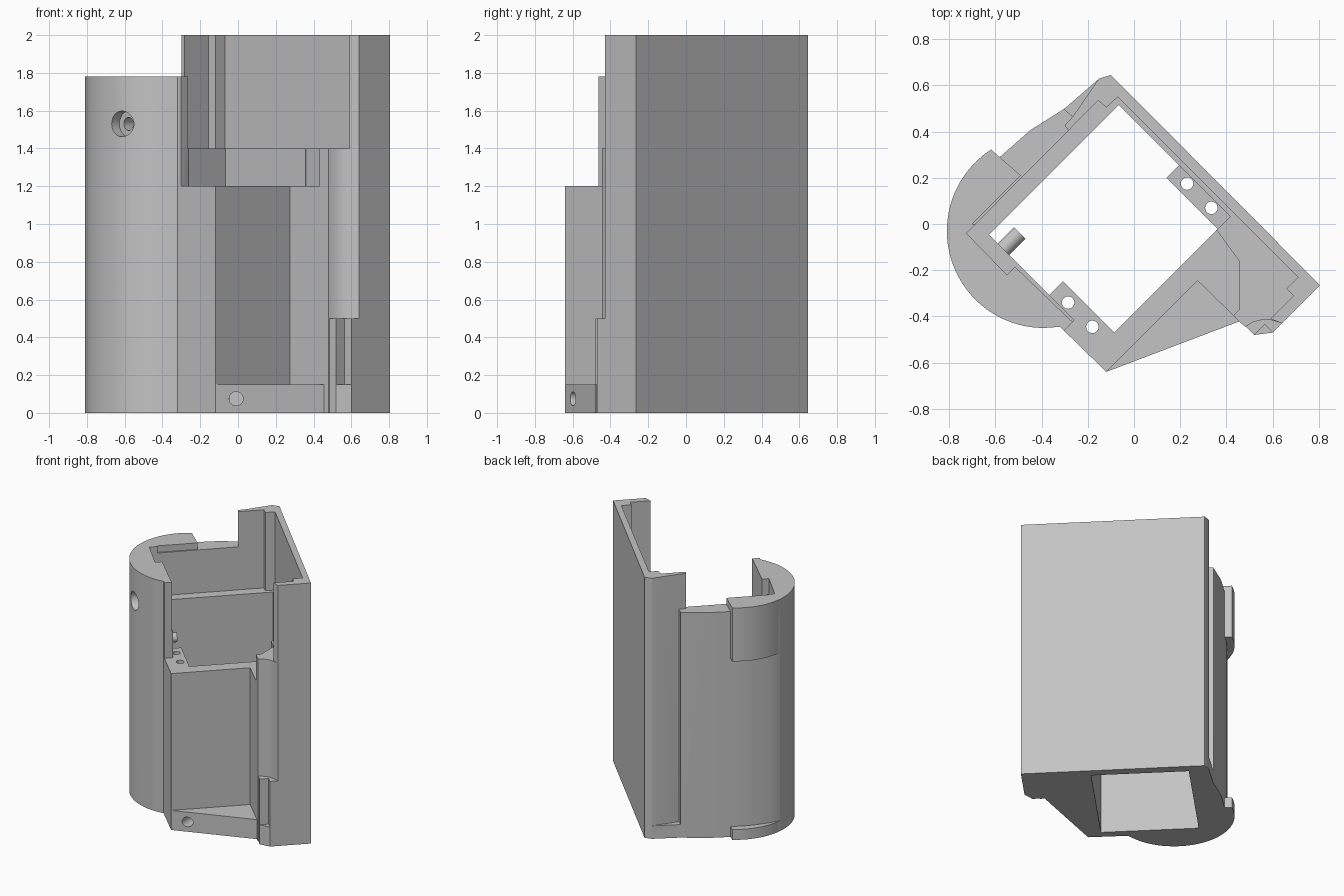
import bpy, bmesh
from math import radians, cos, sin
from mathutils import Vector

cube = bpy.data.objects.get("Cube")
if cube:
    bpy.data.objects.remove(cube, do_unlink=True)

grey = bpy.data.materials.new("plain grey")
grey.use_nodes = True
COLOR = (0.55, 0.55, 0.55, 1)
grey.diffuse_color = COLOR
grey.node_tree.nodes["Principled BSDF"].inputs["Base Color"].default_value = COLOR


def prism(name, pts, z0, z1):
    """Upright solid from a plan outline."""
    bm = bmesh.new()
    face = bm.faces.new([bm.verts.new((x, y, z0)) for x, y in pts])
    top = bmesh.ops.extrude_face_region(bm, geom=[face])["geom"]
    bmesh.ops.translate(bm, vec=(0, 0, z1 - z0),
                        verts=[v for v in top if isinstance(v, bmesh.types.BMVert)])
    bmesh.ops.recalc_face_normals(bm, faces=bm.faces)
    mesh = bpy.data.meshes.new(name)
    bm.to_mesh(mesh)
    bm.free()
    ob = bpy.data.objects.new(name, mesh)
    bpy.context.collection.objects.link(ob)
    mesh.materials.append(grey)
    return ob


def rod(name, center, axis, r, length):
    bpy.ops.mesh.primitive_cylinder_add(vertices=24, radius=r, depth=length, location=center)
    ob = bpy.context.object
    ob.name = name
    ob.rotation_euler = Vector(axis).to_track_quat('Z', 'Y').to_euler()
    ob.data.materials.append(grey)
    return ob


def combine(target, tool, operation):
    bpy.context.view_layer.update()
    mod = target.modifiers.new(operation, 'BOOLEAN')
    mod.object, mod.operation, mod.solver = tool, operation, 'EXACT'
    bpy.context.view_layer.objects.active = target
    bpy.ops.object.modifier_apply(modifier=mod.name)
    bpy.data.objects.remove(tool, do_unlink=True)


def diag(u0, u1, v0, v1):
    """Plan rectangle turned by 45 degrees, u = x + y and v = x - y."""
    return [((u + v) / 2, (u - v) / 2) for u, v in ((u0, v0), (u1, v0), (u1, v1), (u0, v1))]


def arc(a0, a1, n):
    return [(-0.39 + 0.42 * cos(radians(a0 + (a1 - a0) * i / n)),
             -0.03 + 0.42 * sin(radians(a0 + (a1 - a0) * i / n))) for i in range(n + 1)]


# Housing block: flat back wall, rounded side, bulged side
outline = [(-.1, .645), (.805, -.265), (.64, -.43), (.6, -.417), (.56, -.414), (.52, -.423),
           (.48, -.445), (.275, -.245), (-.12, -.64), (-.32, -.445)]
outline += arc(270, 174, 20)
outline += [(-.77, .08), (-.7, .175), (-.64, .24), (-.577, .293), (-.45, .405), (-.3, .5), (-.15, .63)]
body = prism("housing", outline, 0, 2)

# Central shaft, upper pocket and lowered rims
cut = lambda name, pts, z0, z1: combine(body, prism(name, pts, z0, z1), 'DIFFERENCE')
cut("shaft", diag(-.675, .45, -.58, .385), -1, 3)
cut("upper_pocket", [(-.155, .534), (-.725, -.04), (-.55, -.22), (-.515, -.185), (-.265, -.425),
                     (-.303, -.463), (-.303, -.9), (.64, -.9), (.64, -.43), (.59, -.41), (.63, -.37),
                     (.69, -.31), (.66, -.28), (.71, -.23), (-.07, .55), (-.12, .504)], 1.4, 3)
cut("front_opening", [(.36, -.03), (.455, -.16), (.455, -.37), (.427, -.4), (.427, -.9),
                      (-.303, -.9), (-.303, -.463), (-.265, -.425), (-.2, -.3), (0, 0)], 1.2, 1.45)
cut("left_top", [(-1, -1), (-.2, -1), (-.2, .35), (-.28, .4), (-.3, .427),
                 (-.265, .465), (-.3, .7), (-1, .7)], 1.78, 3)
cut("bulge_top", [(-.6, 0), (-.28, .4), (-.3, .427), (-.265, .465), (-.3, .5),
                  (-.35, .7), (-1, .7), (-1, 0)], 1.73, 3)
cut("side_groove", [(-.15, .632), (-.265, .465), (-.306, .5), (-.3, .7)], .1, 3)

# Rounded collar pieces at the top and the base
collar = arc(188, 123, 14) + [(-.49, .21), (-.72, -.02)]
for z0, z1 in ((1.37, 1.78), (0, .08)):
    combine(body, prism("collar", collar, z0, z1), 'UNION')

# Triangular foot plate and notched corner post
combine(body, prism("foot_plate", [(-.12, -.64), (.46, -.42), (.46, -.3), (.26, -.2), (-.13, -.61)],
                    0, .15), 'UNION')
post = [(.44, -.4), (.52, -.48), (.565, -.435), (.6, -.47), (.67, -.4), (.5, -.36)]
combine(body, prism("corner_post", post, 0, .5), 'UNION')
del post[2]
combine(body, prism("corner_post_base", post, 0, .15), 'UNION')

# Screw holes
for name, center, axis, r, length in (
        ("countersink", (-.615, -.386, 1.53), (1, 1, 0), .068, .1),
        ("side_screw", (-.615, -.386, 1.53), (1, 1, 0), .035, .8),
        ("foot_screw", (-.01, -.58, .075), (0, 1, 0), .037, .3)):
    combine(body, rod(name, center, axis, r, length), 'DIFFERENCE')

# Mounting tabs inside the shaft
for name, u0, u1, u_hole in (("right_tab", .34, .47, .405), ("left_tab", -.69, -.555, -.625)):
    tab = prism(name, diag(u0, u1, -.06, .39), 1.0, 1.2)
    for v in (.055, .265):
        hole = rod("tab_hole", ((u_hole + v) / 2, (u_hole - v) / 2, 1.1), (0, 0, 1), .027, 1)
        combine(tab, hole, 'DIFFERENCE')

# Small peg on the inner wall
rod("inner_peg", (-.53, -.075, 1.15), (1, 1, 0), .035, .1)

for ob in bpy.context.scene.objects:
    ob.select_set(ob.type == 'MESH')
bpy.context.view_layer.objects.active = body
bpy.ops.object.shade_smooth_by_angle(angle=radians(25))
